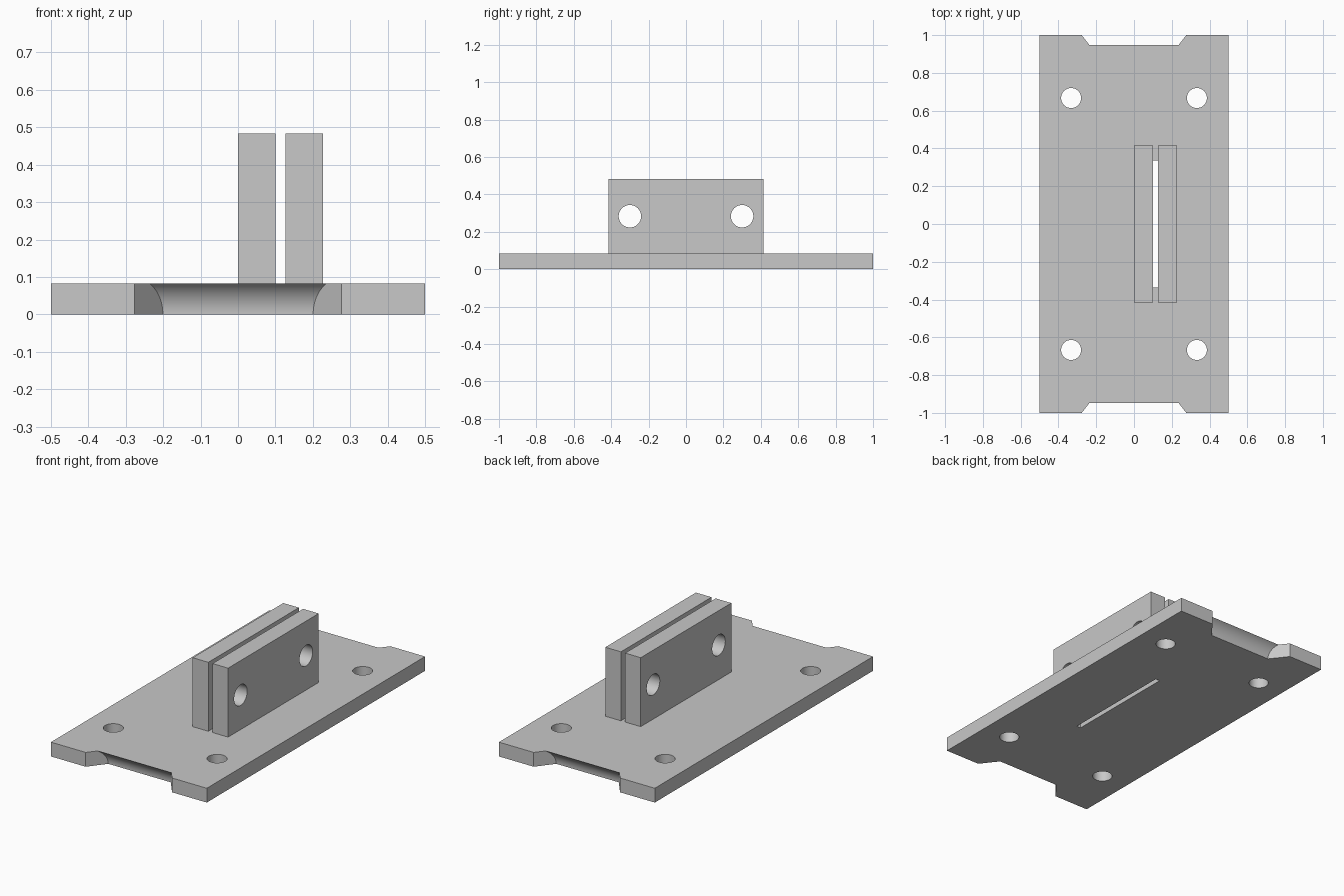
import bpy
import math

if "Cube" in bpy.data.objects:
    bpy.data.objects.remove(bpy.data.objects["Cube"])

T = 0.083          # base thickness
TOP = 0.483        # top of the upright cheeks

steel = bpy.data.materials.new("plain_grey")
steel.diffuse_color = (0.58, 0.58, 0.58, 1)
steel.use_nodes = True
steel.node_tree.nodes["Principled BSDF"].inputs["Base Color"].default_value = steel.diffuse_color


def box(name, x0, x1, y0, y1, z0, z1):
    return prism(name, [(x0, y0), (x1, y0), (x1, y1), (x0, y1)], z0, z1)


def prism(name, outline, z0, z1):
    """Extrude a counter-clockwise plan outline from z0 to z1."""
    n = len(outline)
    verts = [(x, y, z) for z in (z0, z1) for x, y in outline]
    faces = [list(range(n))[::-1], list(range(n, 2 * n))]
    faces += [[i, (i + 1) % n, n + (i + 1) % n, n + i] for i in range(n)]
    mesh = bpy.data.meshes.new(name)
    mesh.from_pydata(verts, [], faces)
    obj = bpy.data.objects.new(name, mesh)
    bpy.context.collection.objects.link(obj)
    return obj


def rod(name, radius, length, location, along_x=False, sides=48):
    bpy.ops.mesh.primitive_cylinder_add(
        vertices=sides, radius=radius, depth=length, location=location,
        rotation=(0, math.pi / 2 if along_x else 0, 0))
    obj = bpy.context.object
    obj.name = name
    return obj


def boolean(target, tool, operation):
    """Apply a boolean and remove the tool."""
    mod = target.modifiers.new("cut", 'BOOLEAN')
    mod.operation = operation
    mod.solver = 'EXACT'
    mod.object = tool
    bpy.context.view_layer.objects.active = target
    bpy.ops.object.modifier_apply(modifier=mod.name)
    bpy.data.objects.remove(tool, do_unlink=True)


def finish(obj):
    obj.data.materials.clear()
    obj.data.materials.append(steel)
    bpy.ops.object.select_all(action='DESELECT')
    obj.select_set(True)
    bpy.context.view_layer.objects.active = obj
    bpy.ops.object.shade_smooth_by_angle(angle=math.radians(30))


# Base plate
base = box("base_plate", -0.5, 0.5, -1, 1, 0, T)

# Four mounting holes
for sx in (-1, 1):
    for sy in (-1, 1):
        boolean(base, rod("hole_cutter", 0.053, 0.4,
                          (sx * 0.333, sy * 0.667, 0)), 'DIFFERENCE')

# Coved end notches: a rod trimmed by slanted side walls
for s in (-1, 1):
    plan = [(-0.191, 0.89), (0.191, 0.89), (0.355, 1.1), (-0.355, 1.1)]
    plan = [(s * x, s * y) for x, y in plan]
    notch = prism("notch_cutter", plan, -0.2, 0.2)
    boolean(notch, rod("cove_cutter", 0.0975, 2, (0, s, 0), True, 96), 'INTERSECT')
    boolean(base, notch, 'DIFFERENCE')

# Slot through the base between the cheeks
boolean(base, box("slot_cutter", 0.1, 0.127, -0.337, 0.337, -0.1, 0.2), 'DIFFERENCE')
finish(base)

# Two upright cheeks with cross holes
for name, x in (("left_cheek", 0.0), ("right_cheek", 0.127)):
    cheek = box(name, x, x + 0.1, -0.415, 0.415, T, TOP)
    for y in (-0.3, 0.3):
        boolean(cheek, rod("pin_cutter", 0.06, 1, (x, y, 0.283), True), 'DIFFERENCE')
    finish(cheek)
